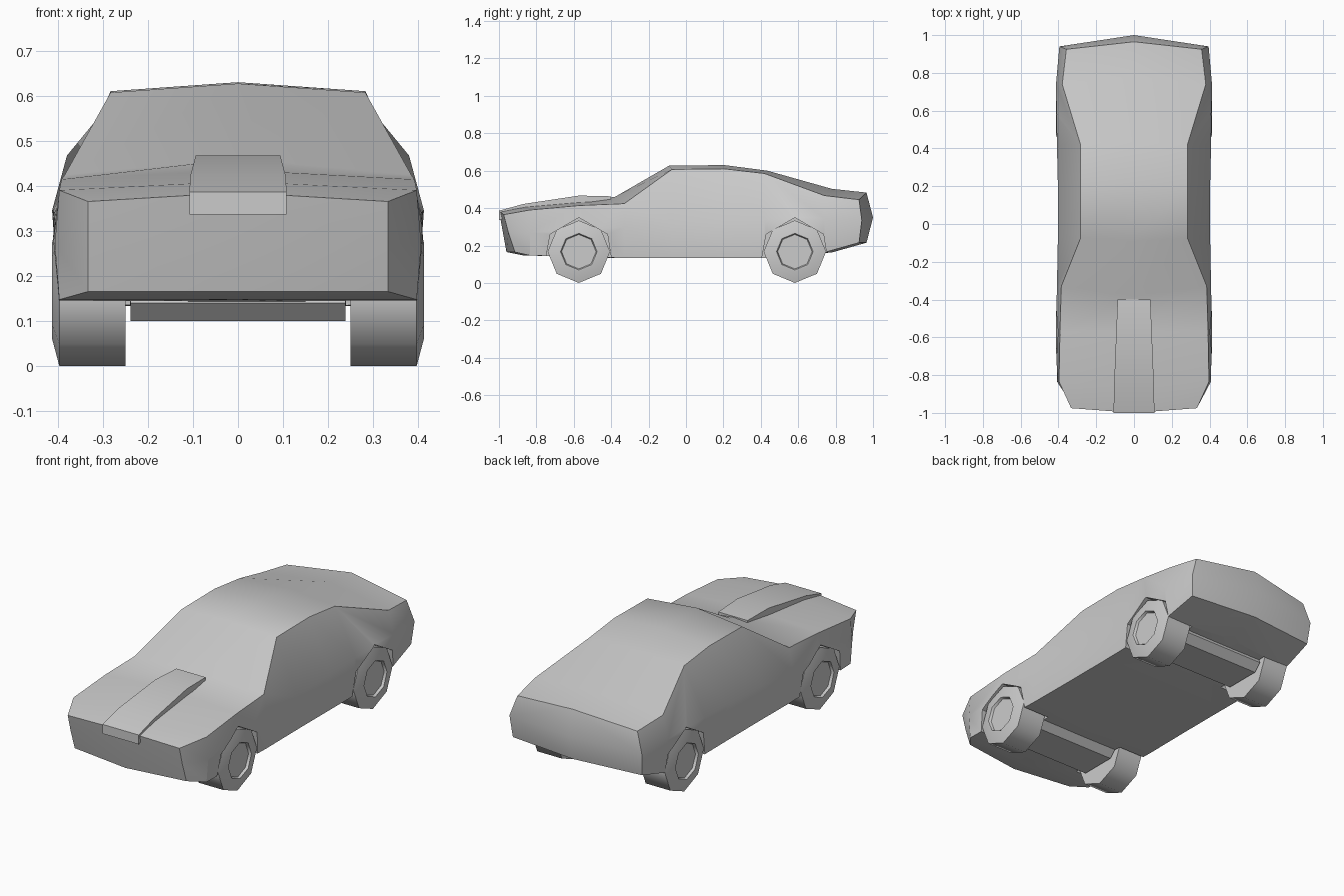
import bpy, bmesh, math

if "Cube" in bpy.data.objects:
    bpy.data.objects.remove(bpy.data.objects["Cube"])

grey = bpy.data.materials.new("plain_grey")
grey.use_nodes = True
tone = (0.6, 0.6, 0.6, 1)
grey.diffuse_color = tone
grey.node_tree.nodes["Principled BSDF"].inputs["Base Color"].default_value = tone


def finish(name, bm, angle=32):
    bmesh.ops.recalc_face_normals(bm, faces=bm.faces)
    mesh = bpy.data.meshes.new(name)
    bm.to_mesh(mesh)
    bm.free()
    obj = bpy.data.objects.new(name, mesh)
    bpy.context.collection.objects.link(obj)
    mesh.materials.append(grey)
    smooth(obj, angle)
    return obj


def smooth(obj, angle):
    bpy.ops.object.select_all(action="DESELECT")
    obj.select_set(True)
    bpy.context.view_layer.objects.active = obj
    bpy.ops.object.shade_smooth_by_angle(angle=math.radians(angle))


def loft(bm, rings, closed=True):
    """Skin a list of equally long point rings and return the vertex rings."""
    rows = [[bm.verts.new(p) for p in ring] for ring in rings]
    n = len(rows[0])
    for a, b in zip(rows, rows[1:]):
        for i in range(n if closed else n - 1):
            j = (i + 1) % n
            bm.faces.new((a[i], a[j], b[j], b[i]))
    return rows


# Body stations: crown y, crown z, shoulder x, y, z, belt x, z, sill x, z
stations = [
    (-1.0, .385, .333, -.975, .365, .333, .27, .333, .165),
    (-.87, .41, .397, -.835, .39, .407, .27, .397, .147),
    (-.57, .435, .392, -.57, .414, .413, .28, .4, .14),
    (-.38, .46, .385, -.33, .424, .408, .3, .397, .133),
    (-.09, .627, .283, -.075, .607, .403, .32, .395, .133),
    (.205, .63, .283, .205, .61, .403, .33, .395, .133),
    (.435, .6, .283, .42, .585, .408, .34, .397, .133),
    (.78, .503, .38, .74, .467, .413, .345, .4, .163),
    (.965, .483, .358, .925, .445, .395, .335, .385, .215),
]
rings = []
for k, (cy, cz, sx, sy, sz, bx, bz, lx, lz) in enumerate(stations):
    nose, tail = k == 0, k == len(stations) - 1
    belt_y = -.95 if nose else .94 if tail else sy
    sill_y = -.915 if nose else sy
    floor_y = -.96 if nose else cy
    half = [(sx, sy, sz), (bx, belt_y, bz), (lx, sill_y, lz)]
    other = [(-x, y, z) for x, y, z in reversed(half)]
    rings.append([(0, cy, cz)] + half + [(0, floor_y, lz)] + other)

bm = bmesh.new()
rows = loft(bm, rings)
# Bowed nose and tail panels
for row, hub in ((rows[0], (0, -.98, .275)), (rows[-1], (0, 1, .35))):
    mid = bm.verts.new(hub)
    for i in (0, 2, 4, 6):
        bm.faces.new((row[i], row[i + 1], row[(i + 2) % 8], mid))
body = finish("body", bm)

# Wheel arch openings cut from the body
arch = [(-.18, -.1), (-.175, .14), (-.153, .26), (0, .349), (.153, .26), (.172, .14), (.175, -.1)]
axles = {"front": -.573, "rear": .582}
for end, wy in axles.items():
    for side in (1, -1):
        bm = bmesh.new()
        rows = loft(bm, [[(side * x, wy + y, z) for y, z in arch] for x in (.24, .6)])
        for row in rows:
            bm.faces.new(row)
        cutter = finish("arch_cutter", bm)
        cutter.hide_render = True
        mod = body.modifiers.new("arch", "BOOLEAN")
        mod.operation = "DIFFERENCE"
        mod.solver = "EXACT"
        mod.object = cutter
        bpy.context.view_layer.objects.active = body
        bpy.ops.object.modifier_apply(modifier=mod.name)
        bpy.data.objects.remove(cutter)
smooth(body, 32)

# Raised hood scoop: y, half width, top z
scoop = [(-1.0, .108, .386), (-.87, .106, .422), (-.57, .094, .467), (-.4, .087, .463)]
bm = bmesh.new()
rows = loft(bm, [[(-w, y, z - .05), (-w, y, z), (w, y, z), (w, y, z - .05)] for y, w, z in scoop])
bm.faces.new(rows[0])
bm.faces.new(rows[-1])
finish("hood_scoop", bm)


# Octagonal wheels with bevelled tyre and recessed hub
def octagon(x, r, wy):
    steps = [math.tau * i / 8 for i in range(8)]
    return [(x, wy + r * math.sin(a), .167 + r * math.cos(a)) for a in steps]


wheel = [(.25, .167), (.397, .167), (.413, .107), (.413, .098), (.4, .092)]
for end, wy in axles.items():
    for side, label in ((1, "left"), (-1, "right")):
        bm = bmesh.new()
        rows = loft(bm, [octagon(side * x, r, wy) for x, r in wheel])
        bm.faces.new(rows[0])
        bm.faces.new(rows[-1])
        finish(f"{end}_{label}_wheel", bm, 50 if end else 32)

    # Low axle housing between the wheels
    bm = bmesh.new()
    outline = [(-.14, .14), (-.1, .1), (.1, .1), (.14, .14), (.1, .25), (-.1, .25)]
    rows = loft(bm, [[(x, wy + y, z) for y, z in outline] for x in (-.239, .239)])
    for row in rows:
        bm.faces.new(row)
    finish(f"{end}_axle_housing", bm)
